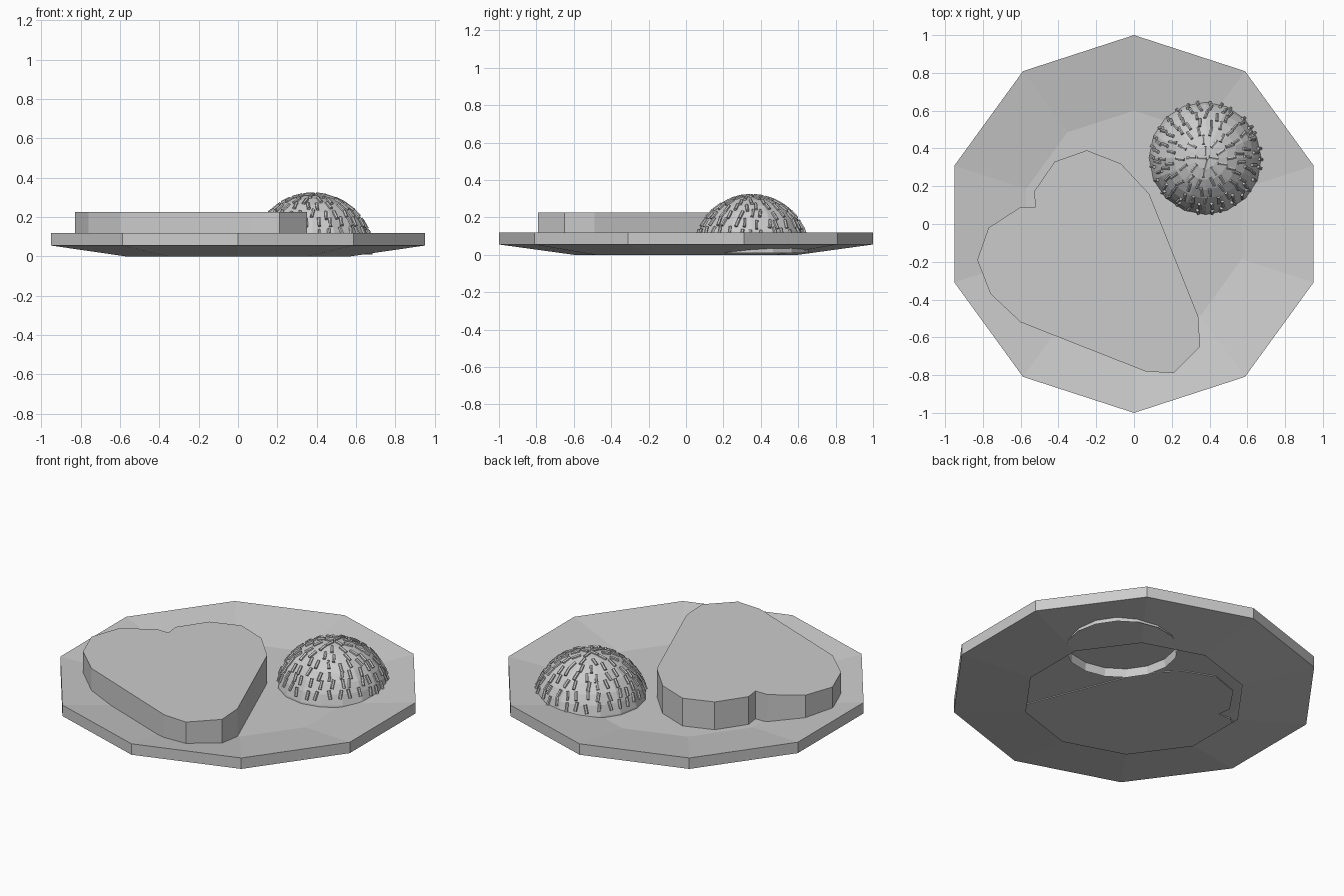
import bpy, bmesh, math, random
from mathutils import Vector, Matrix

if "Cube" in bpy.data.objects:
    bpy.data.objects.remove(bpy.data.objects["Cube"])

random.seed(4)


def make_object(name, bm):
    mesh = bpy.data.meshes.new(name)
    bm.to_mesh(mesh)
    bm.free()
    ob = bpy.data.objects.new(name, mesh)
    bpy.context.collection.objects.link(ob)
    return ob


def ring(bm, n, r, z, centre=(0, 0), start=math.pi / 2):
    return [bm.verts.new((centre[0] + r * math.cos(start + 2 * math.pi * i / n),
                          centre[1] + r * math.sin(start + 2 * math.pi * i / n), z))
            for i in range(n)]


def bridge(bm, a, b):
    n = len(a)
    for i in range(n):
        j = (i + 1) % n
        bm.faces.new((a[i], a[j], b[j], b[i]))


# Ten-sided plate: hollow foot, sloped underside, rim wall, sloped top, flat well
bm = bmesh.new()
rings = [ring(bm, 10, r, z) for r, z in
         ((0.60, 0.0), (1.0, 0.055), (1.0, 0.12), (0.60, 0.06))]
for a, b in zip(rings, rings[1:]):
    bridge(bm, a, b)
bm.faces.new(rings[-1])
make_object("plate", bm)

# Steak: extruded outline
outline = [(-.25, .39), (-.42, .33), (-.53, .17), (-.52, .09), (-.60, .09),
           (-.77, -.02), (-.83, -.19), (-.76, -.37), (-.60, -.52), (.06, -.78),
           (.21, -.79), (.35, -.65), (.34, -.49), (.08, .16), (-.07, .32)]
bm = bmesh.new()
low = [bm.verts.new((x, y, 0.055)) for x, y in outline]
high = [bm.verts.new((x, y, 0.225)) for x, y in outline]
bridge(bm, low, high)
bm.faces.new(high)
bm.faces.new(low[::-1])
bm.normal_update()
make_object("steak", bm)

# Rice mound: open-bottomed dome
CX, CY, CZ, R = 0.38, 0.35, 0.01, 0.305
SEG, LEVELS = 16, 8
bm = bmesh.new()
prev = None
for k in range(LEVELS):
    e = math.pi / 2 * k / LEVELS
    cur = ring(bm, SEG, R * math.cos(e), CZ + R * math.sin(e), (CX, CY))
    if prev:
        bridge(bm, prev, cur)
    prev = cur
tip = bm.verts.new((CX, CY, CZ + R))
for i in range(SEG):
    bm.faces.new((prev[i], prev[(i + 1) % SEG], tip))
make_object("rice_mound", bm)

# Rice grains: small rods lying along the dome's meridians
bm = bmesh.new()
elev = 0.36
row = 0
while elev < 1.5:
    count = max(4, int(2 * math.pi * R * math.cos(elev) / 0.058))
    for i in range(count):
        a = 2 * math.pi * (i + 0.5 * (row % 2)) / count + random.uniform(-.05, .05)
        e = elev + random.uniform(-.04, .04)
        out = Vector((math.cos(e) * math.cos(a), math.cos(e) * math.sin(a), math.sin(e)))
        along = Vector((-math.sin(e) * math.cos(a), -math.sin(e) * math.sin(a), math.cos(e)))
        along = Matrix.Rotation(random.uniform(-.25, .25), 3, out) @ along
        rot = along.to_track_quat('Z', 'Y').to_matrix().to_4x4()
        pos = Vector((CX, CY, CZ)) + out * (R + 0.001)
        bmesh.ops.create_cone(bm, cap_ends=True, segments=6, radius1=0.009,
                              radius2=0.009, depth=0.05,
                              matrix=Matrix.Translation(pos) @ rot)
    elev += 0.185
    row += 1
make_object("rice_grains", bm)
